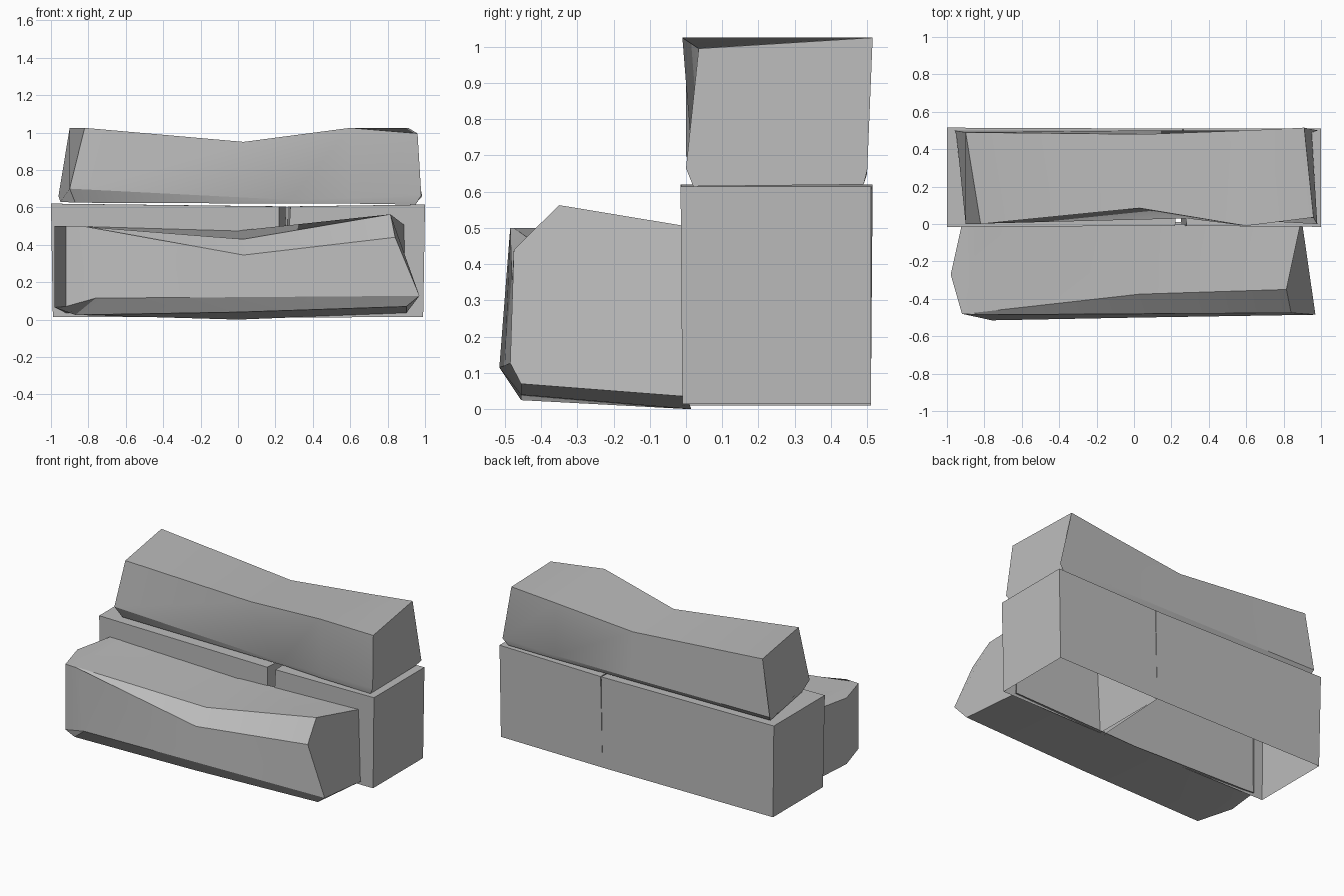
import bpy
import bmesh
import math

cube = bpy.data.objects.get("Cube")
if cube:
    bpy.data.objects.remove(cube, do_unlink=True)

# One plain stone colour
STONE_COLOUR = (0.5, 0.5, 0.5, 1)
stone = bpy.data.materials.new("grey_stone")
stone.use_nodes = True
stone.diffuse_color = STONE_COLOUR
shader = next(n for n in stone.node_tree.nodes if n.type == 'BSDF_PRINCIPLED')
shader.inputs["Base Color"].default_value = STONE_COLOUR
shader.inputs["Roughness"].default_value = 0.9


def loft(name, rings, closed=True, start_cap=True, end_cap=True):
    """Join matching cross-sections into one stone, with optional end faces."""
    bm = bmesh.new()
    loops = [[bm.verts.new(point) for point in ring] for ring in rings]
    count = len(loops[0])
    for lower, upper in zip(loops, loops[1:]):
        for i in range(count if closed else count - 1):
            j = (i + 1) % count
            bm.faces.new((lower[i], lower[j], upper[j], upper[i]))
    if start_cap:
        bm.faces.new(loops[0])
    if end_cap:
        bm.faces.new(loops[-1])
    bmesh.ops.recalc_face_normals(bm, faces=bm.faces)
    mesh = bpy.data.meshes.new(name)
    bm.to_mesh(mesh)
    bm.free()
    stone_object = bpy.data.objects.new(name, mesh)
    bpy.context.collection.objects.link(stone_object)
    mesh.materials.append(stone)
    # Soft shading across shallow bends, hard edges elsewhere
    bpy.ops.object.select_all(action='DESELECT')
    stone_object.select_set(True)
    bpy.context.view_layer.objects.active = stone_object
    bpy.ops.object.shade_smooth_by_angle(angle=math.radians(20))
    return stone_object


def base_stone(name, bottom, top):
    """Upright block on the ground, hollow underneath."""
    return loft(name, (bottom, top), start_cap=False)


# Lower back course: two blocks with a narrow joint between them
base_stone(
    "long_base_stone",
    bottom=[(-.99, -.01, .015), (.22, -.01, .01), (.25, .51, .01), (-.99, .51, .015)],
    top=[(-1, -.015, .62), (.22, -.01, .605), (.26, .51, .605), (-1, .515, .62)],
)
base_stone(
    "short_base_stone",
    bottom=[(.25, -.01, .01), (.99, -.01, .015), (.99, .51, .015), (.25, .51, .01)],
    top=[(.28, -.01, .605), (1, -.015, .615), (1, .51, .615), (.265, .51, .605)],
)

# Upper stone: sections run along its length
# Each goes front top, back top, back low, back foot, front foot, front low
loft("upper_stone", [
    [(-.82, 0, 1.025), (-.9, .49, 1.025), (-.96, .5, .66),
     (-.95, .48, .63), (-.87, .04, .625), (-.9, 0, .7)],
    [(.03, .085, .95), (.05, .48, .945), (.05, .5, .65),
     (.05, .48, .62), (.3, .04, .62), (.28, .03, .64)],
    [(.6, -.01, 1.025), (.6, .5, .996), (.6, .5, .65),
     (.6, .49, .62), (.6, .02, .62), (.6, .02, .65)],
    [(.96, .035, .995), (.91, .515, 1.025), (.985, .5, .66),
     (.95, .49, .62), (.95, .02, .615), (.98, 0, .665)],
])

# Front step stone, open where it meets the base course
# Each section goes back top, ridge, front top, front low, front foot, back foot
loft("front_step_stone", [
    [(-.92, 0, .5), (-.98, -.27, .5), (-.92, -.48, .5),
     (-.92, -.48, .07), (-.98, -.27, .065), (-.92, 0, .035)],
    [(-.85, 0, .5), (-.86, -.475, .5), (-.83, -.485, .5),
     (-.76, -.515, .115), (-.87, -.455, .025), (-.85, 0, .03)],
    [(0, 0, .475), (.03, -.375, .43), (.03, -.48, .345),
     (.03, -.5, .12), (0, -.455, .04), (0, .015, 0)],
    [(.89, 0, .505), (.815, -.35, .563), (.84, -.475, .44),
     (.97, -.485, .127), (.9, -.455, .07), (.9, 0, .035)],
], closed=False)
